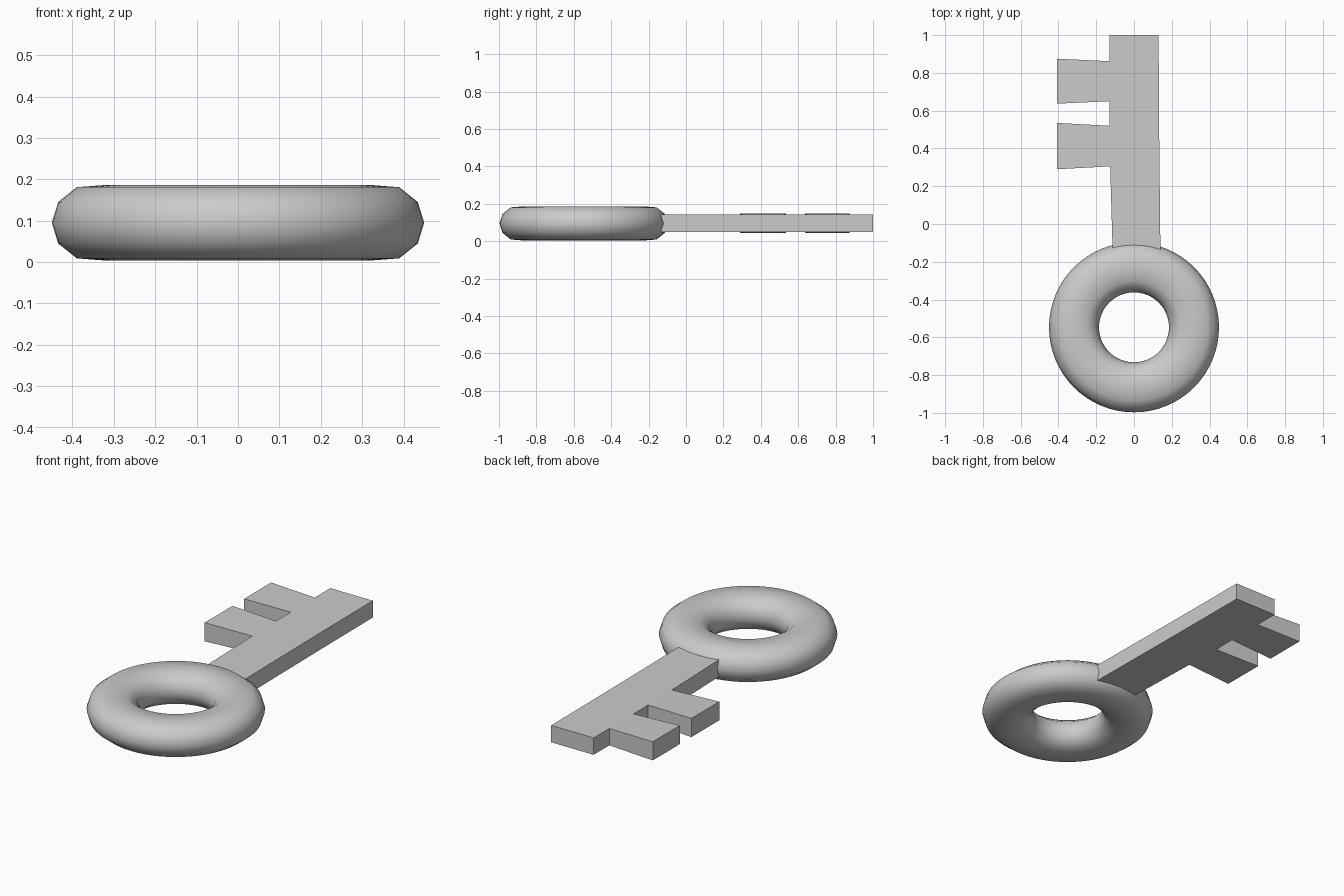
import bpy, bmesh
from math import sin, cos, tau

if "Cube" in bpy.data.objects:
    bpy.data.objects.remove(bpy.data.objects["Cube"])


def finish(bm, name):
    bmesh.ops.recalc_face_normals(bm, faces=bm.faces)
    me = bpy.data.meshes.new(name)
    bm.to_mesh(me)
    bm.free()
    ob = bpy.data.objects.new(name, me)
    bpy.context.collection.objects.link(ob)
    return ob


MID = 0.095  # mid height of the whole key

# Ring handle: flattened twelve-sided section swept around a circle
quarter = [(0.1325, 0), (0.117, 0.05), (0.072, 0.086), (0, 0.0915)]
half = quarter + [(-x, z) for x, z in quarter[-2::-1]]
section = half + [(x, -z) for x, z in half[-2:0:-1]]
bm = bmesh.new()
N = 64
loops = []
for i in range(N):
    a = tau * i / N
    loops.append([bm.verts.new(((0.3175 + x) * cos(a), -0.547 + (0.3175 + x) * sin(a), MID + z))
                  for x, z in section])
M = len(section)
for i in range(N):
    p, q = loops[i], loops[(i + 1) % N]
    for j in range(M):
        k = (j + 1) % M
        bm.faces.new((p[j], q[j], q[k], p[k]))
ring = finish(bm, "ring_handle")
for f in ring.data.polygons:
    f.use_smooth = True

# Shaft and bit: flat outline in quads, thickened, teeth flaring outwards
bm = bmesh.new()
rows = [(-0.15, -0.113, 0.14), (0.305, -0.126, 0.135), (0.52, -0.131, 0.133),
        (0.65, -0.131, 0.132), (0.862, -0.131, 0.131), (1.0, -0.131, 0.13)]
T, TIP = 0.047, 0.052  # half thickness of shaft and of tooth tips


def layer(s):
    left = [bm.verts.new((l, y, MID + s * T)) for y, l, r in rows]
    right = [bm.verts.new((r, y, MID + s * T)) for y, l, r in rows]
    tips = [bm.verts.new((-0.408, y, MID + s * TIP)) for y in (0.29, 0.535, 0.637, 0.875)]
    quads = [(left[i], right[i], right[i + 1], left[i + 1]) for i in range(5)]
    quads += [(tips[0], left[1], left[2], tips[1]), (tips[2], left[3], left[4], tips[3])]
    for q in quads:
        bm.faces.new(q)
    # Outline running around the shaft and both teeth
    return right + [left[5], left[4], tips[3], tips[2], left[3],
                    left[2], tips[1], tips[0], left[1], left[0]]


top, bottom = layer(1), layer(-1)
for i in range(len(top)):
    j = (i + 1) % len(top)
    bm.faces.new((top[i], top[j], bottom[j], bottom[i]))
finish(bm, "shaft_and_teeth")
